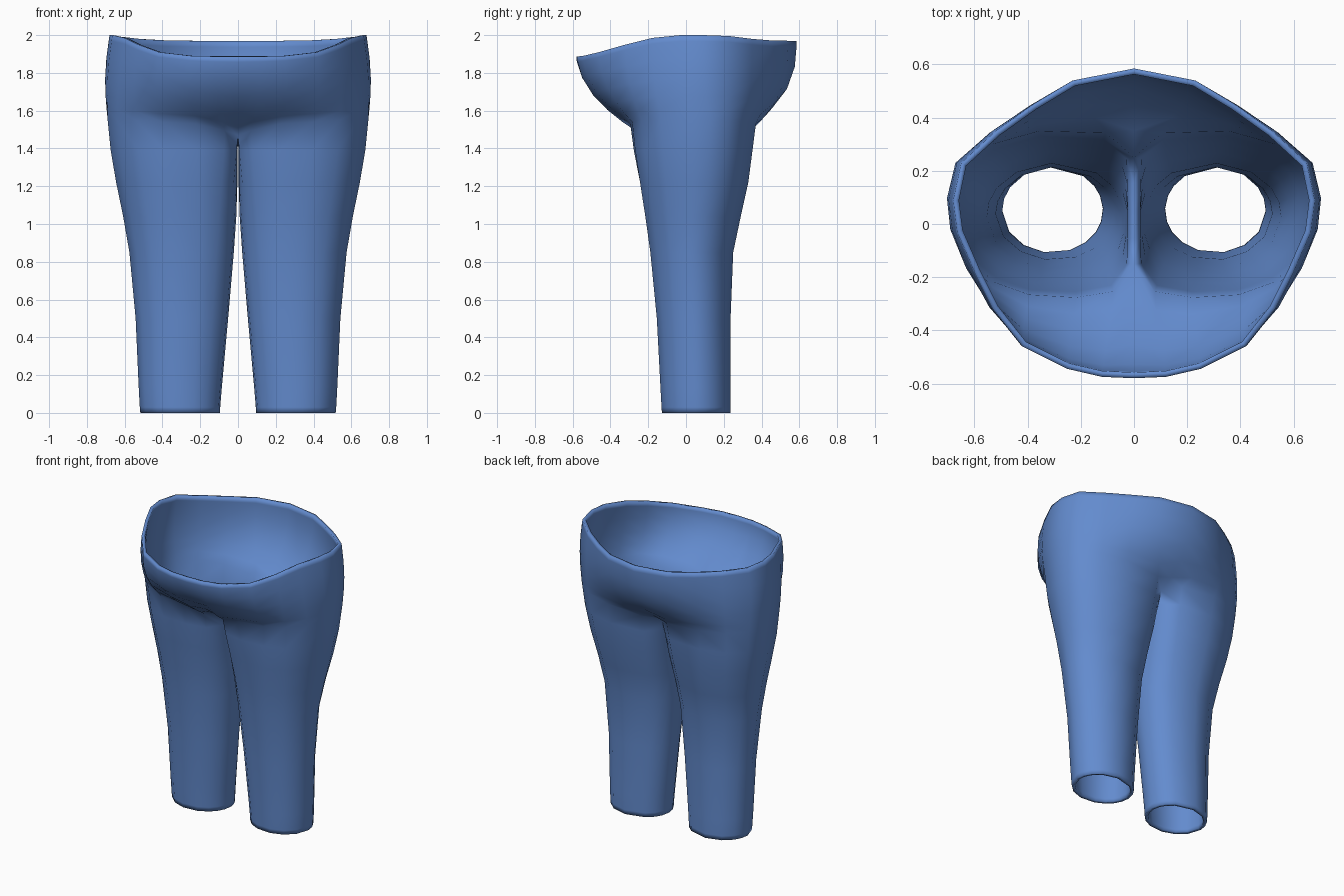
import bpy, bmesh, math

if "Cube" in bpy.data.objects:
    bpy.data.objects.remove(bpy.data.objects["Cube"])

cloth = bpy.data.materials.new("denim blue")
cloth.diffuse_color = (0.125, 0.26, 0.62, 1)
cloth.use_nodes = True
cloth.node_tree.nodes["Principled BSDF"].inputs["Base Color"].default_value = cloth.diffuse_color

# Thigh section at crotch height: front centre, round the outside, back centre, inner seam
THIGH = [(0, -.17), (.07, -.27), (.22, -.295), (.40, -.285), (.54, -.235), (.64, -.13),
         (.69, .03), (.69, .13), (.655, .23), (.54, .32), (.36, .37), (.10, .36), (0, .27),
         (0, .16), (0, .05), (0, -.06)]
THIGH_Z = [1.47, 1.495, 1.53, 1.54, 1.55, 1.55, 1.55, 1.55, 1.55, 1.54, 1.53, 1.51, 1.48,
           1.46, 1.45, 1.46]

# Waistband outline, front centre to back centre
WAIST = [(0, -.58, 1.887), (.12, -.575, 1.887), (.25, -.545, 1.89), (.42, -.46, 1.91),
         (.53, -.32, 1.95), (.60, -.18, 1.985), (.665, -.03, 2.0), (.68, .09, 2.0),
         (.65, .23, 1.995), (.52, .35, 1.98), (.38, .45, 1.972), (.23, .54, 1.97),
         (0, .585, 1.97)]

# Leg levels: z, inner x, outer x, front y, back y, blend from oval to thigh section
LEVELS = [(0, .095, .517, -.130, .235, 0), (.03, .094, .52, -.132, .236, 0),
          (.14, .085, .526, -.138, .236, 0), (.5, .052, .542, -.157, .236, 0),
          (.85, .022, .575, -.192, .250, .1), (1.04, .009, .608, -.220, .290, .3),
          (1.22, .003, .645, -.250, .330, .6), (1.39, .002, .674, -.278, .352, .9)]


def leg_ring(z, xi, xo, yf, yb, blend):
    ring = []
    for x, y in THIGH:
        u, v = (x - .345) / .345, (y - .0375) / .3325
        length = math.hypot(u, v)
        u, v = (a / length * (1 - blend) + a * blend for a in (u, v))
        ring.append(((xi + xo) / 2 + u * (xo - xi) / 2,
                     (yf + yb) / 2 + v * (yb - yf) / 2, z))
    return ring


def hip_arc(t):
    """Outer half ring between thigh and waist, bulging at belly and seat."""
    arc = []
    for i, (x1, y1, z1) in enumerate(WAIST):
        x0, y0 = THIGH[i]
        power = 2.0 if i < 6 else 2.8
        h = 1 - (1 - t) ** power
        swell = .022 * math.sin(math.pi * t) * x0 / .69
        arc.append((x0 + (x1 - x0) * h + swell, y0 + (y1 - y0) * h,
                    THIGH_Z[i] + (z1 - THIGH_Z[i]) * t))
    return arc


bm = bmesh.new()


def add_row(points):
    return [bm.verts.new(p) for p in points]


def bridge(low, high, closed):
    n = len(high)
    for i in range(n if closed else n - 1):
        j = (i + 1) % n
        bm.faces.new((low[i], low[j], high[j], high[i]))


# Leg tube from hem to crotch
rows = [add_row(leg_ring(*level)) for level in LEVELS]
rows.append(add_row([(x, y, z) for (x, y), z in zip(THIGH, THIGH_Z)]))
for low, high in zip(rows, rows[1:]):
    bridge(low, high, True)

# Hips, belly and seat from crotch to waistband
low = rows[-1]
for t in (.12, .28, .48, .72, .93, 1):
    high = add_row(hip_arc(t))
    bridge(low, high, False)
    low = high

for face in bm.faces:
    face.smooth = True
mesh = bpy.data.meshes.new("trousers")
bm.to_mesh(mesh)
bm.free()
mesh.materials.append(cloth)
trousers = bpy.data.objects.new("trousers", mesh)
bpy.context.collection.objects.link(trousers)

# Second leg, then cloth thickness
mirror = trousers.modifiers.new("second_leg", 'MIRROR')
mirror.use_clip = True
mirror.merge_threshold = .001
shell = trousers.modifiers.new("cloth_thickness", 'SOLIDIFY')
shell.thickness = .022
shell.offset = -1
